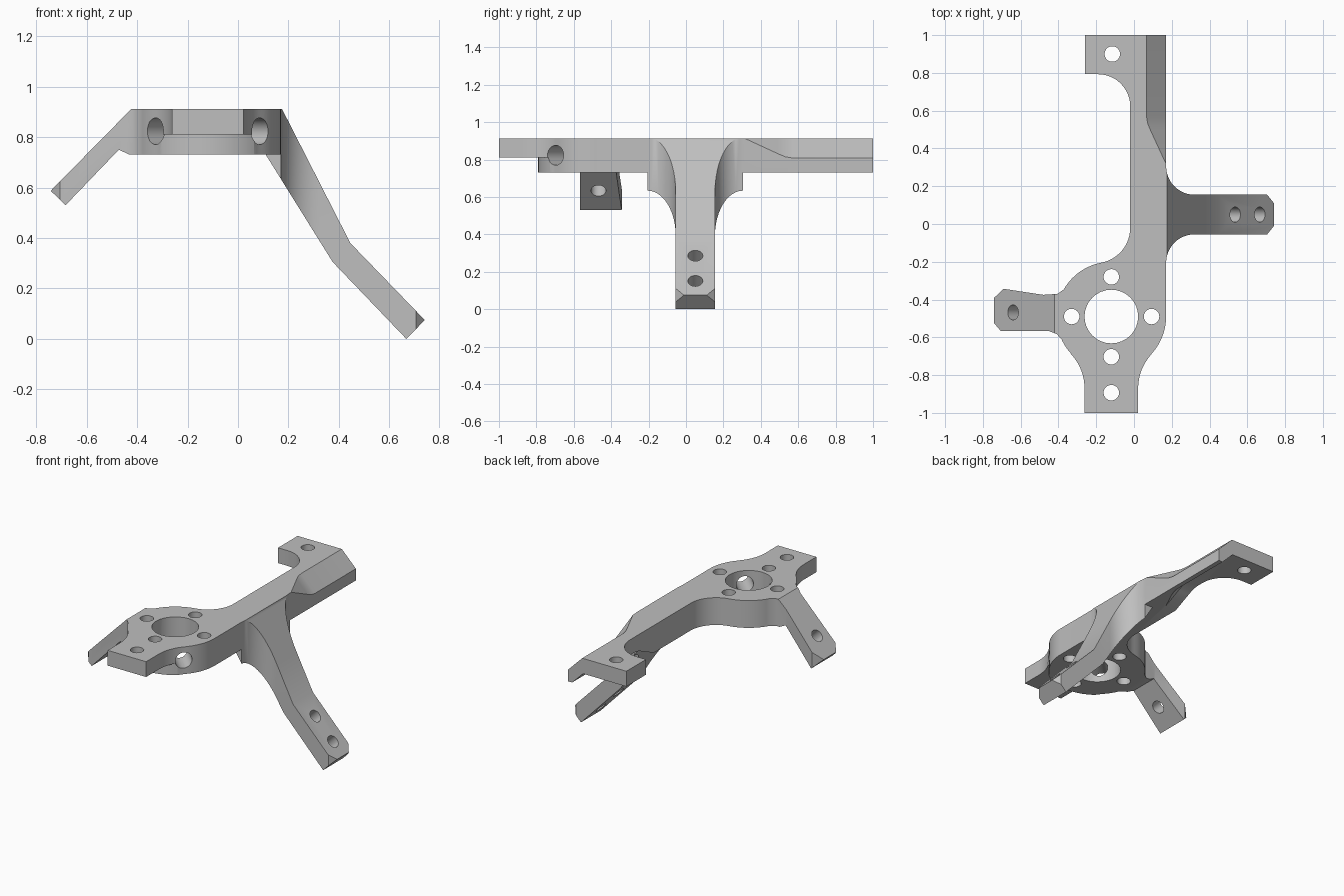
import bpy, bmesh
from math import cos, sin, radians
from mathutils import Vector, Matrix

if "Cube" in bpy.data.objects:
    bpy.data.objects.remove(bpy.data.objects["Cube"])

grey = bpy.data.materials.new("plain grey")
grey.use_nodes = True
grey.diffuse_color = (0.52, 0.52, 0.52, 1)
grey.node_tree.nodes["Principled BSDF"].inputs["Base Color"].default_value = grey.diffuse_color

TOP, BOTTOM, THIN = 0.912, 0.73, 0.81
HUB = (-0.12, -0.49)
HUB_R = 0.29


def arc(cx, cy, r, a0, a1, n=12):
    """Points along an arc, angles in degrees."""
    angles = [radians(a0 + (a1 - a0) * i / n) for i in range(n + 1)]
    return [(cx + r * cos(a), cy + r * sin(a)) for a in angles]


def finish(name, bm):
    bmesh.ops.recalc_face_normals(bm, faces=bm.faces)
    mesh = bpy.data.meshes.new(name)
    bm.to_mesh(mesh)
    bm.free()
    mesh.materials.append(grey)
    obj = bpy.data.objects.new(name, mesh)
    bpy.context.collection.objects.link(obj)
    return obj


def loft(name, sections):
    """Closed solid through rings of 3D points."""
    bm = bmesh.new()
    rings = [[bm.verts.new(p) for p in s] for s in sections]
    for a, b in zip(rings, rings[1:]):
        for i in range(len(a)):
            j = (i + 1) % len(a)
            bm.faces.new((a[i], a[j], b[j], b[i]))
    bm.faces.new(rings[0])
    bm.faces.new(rings[-1])
    return finish(name, bm)


def plan_prism(name, pts, lo, hi):
    return loft(name, [[(x, y, z) for x, y in pts] for z in (lo, hi)])


def side_prism(name, pts, lo, hi):
    return loft(name, [[(x, y, z) for x, z in pts] for y in (lo, hi)])


def rod(center, direction, r, length):
    bm = bmesh.new()
    turn = Vector(direction).to_track_quat('Z', 'Y').to_matrix().to_4x4()
    bmesh.ops.create_cone(bm, cap_ends=True, segments=32, radius1=r, radius2=r,
                          depth=length, matrix=Matrix.Translation(center) @ turn)
    return finish("hole_cutter", bm)


def combine(target, tool, operation):
    """Apply a boolean and remove the tool."""
    mod = target.modifiers.new(operation.lower(), 'BOOLEAN')
    mod.operation, mod.object, mod.solver = operation, tool, 'EXACT'
    bpy.ops.object.select_all(action='DESELECT')
    bpy.context.view_layer.objects.active = target
    target.select_set(True)
    bpy.ops.object.modifier_apply(modifier=mod.name)
    bpy.data.objects.remove(tool)


# Flat plate: front tab, round hub, long beam and hooked back tab
outline = (
    [(-0.262, -1), (0.022, -1)]
    + arc(0.288, -0.87, 0.266, 180, 136.9)
    + arc(*HUB, HUB_R, -43, 0)
    + [(0.17, 1), (-0.26, 1), (-0.26, 0.793)]
    + arc(-0.19, 0.623, 0.17, 90, 0)
    + arc(-0.208, -0.02, 0.188, 0, -79.4)
    + arc(*HUB, HUB_R, 100.6, 223, 24)[1:]
    + arc(-0.528, -0.87, 0.266, 43.1, 0)
)
bracket = plan_prism("bracket", outline, BOTTOM, TOP)

# Thin the front tab around the hub
under_tab = [(0.5, -1.2), (0.5, -0.683)] + arc(*HUB, 0.3, -40, -140, 24) + [(-0.7, -0.683), (-0.7, -1.2)]
combine(bracket, plan_prism("tab_cutter", under_tab, 0.5, THIN), 'DIFFERENCE')

# Sloped shoulder on the back half of the beam, fading out forwards
stations = [(1.1, 0), (0.57, 0), (0.53, 0.007), (0.49, 0.024), (0.33, 0.098), (0.29, 0.118)]
shoulder = []
groove = []
for y, d in stations:
    c = 0.978 + d
    shoulder.append([(c - 0.95, y, 0.95), (0.25, y, c - 0.25), (0.25, y, 0.95)])
    groove.append([(x, y, z - d) for x, z in
                   ((-0.5, 0.5), (-0.5, THIN), (0.06, THIN), (0.14, BOTTOM), (0.14, 0.5))])
combine(bracket, loft("shoulder_cutter", shoulder), 'DIFFERENCE')
combine(bracket, loft("groove_cutter", groove), 'DIFFERENCE')

# Long bent leg on the left: side profile trimmed by its filleted plan
long_leg = side_prism("long_leg", [
    (0.05, TOP), (0.174, TOP), (0.445, 0.38), (0.74, 0.075),
    (0.667, 0), (0.375, 0.305), (0.11, BOTTOM), (0.05, BOTTOM)], -0.4, 0.5)
long_plan = (
    [(0.0, 0.305), (0.17, 0.305)]
    + arc(0.32, 0.305, 0.15, 180, 270)
    + [(0.705, 0.155), (0.745, 0.105), (0.745, -0.005), (0.705, -0.055)]
    + arc(0.32, -0.205, 0.15, 90, 180)
    + [(0.0, -0.205)]
)
combine(long_leg, plan_prism("leg_plan", long_plan, -0.2, 1.2), 'INTERSECT')
combine(bracket, long_leg, 'UNION')

# Short leg on the right
short_leg = side_prism("short_leg", [
    (-0.3, TOP), (-0.422, TOP), (-0.742, 0.587), (-0.683, 0.53),
    (-0.472, 0.75), (-0.43, BOTTOM), (-0.3, BOTTOM)], -0.8, -0.1)
short_plan = [
    (-0.3, -0.36), (-0.37, -0.345), (-0.405, -0.37), (-0.48, -0.375), (-0.6, -0.357),
    (-0.69, -0.343), (-0.745, -0.395), (-0.745, -0.52), (-0.705, -0.567),
    (-0.45, -0.567), (-0.41, -0.582), (-0.37, -0.625), (-0.3, -0.6)]
combine(short_leg, plan_prism("leg_plan", short_plan, 0.2, 1.2), 'INTERSECT')
combine(bracket, short_leg, 'UNION')

# Hub bore and vertical screw holes
holes = [((*HUB, 0.8), (0, 0, 1), 0.142, 1)]
for x, y in ((-0.12, -0.28), (-0.33, -0.49), (0.093, -0.49),
             (-0.12, -0.703), (-0.12, -0.893), (-0.115, 0.9)):
    holes.append(((x, y, 0.8), (0, 0, 1), 0.041, 0.6))
# Angled side holes running into the bore
for s in (1, -1):
    holes.append(((HUB[0] + s * 0.2, HUB[1] - 0.2, 0.823), (s, -1, 0), 0.053, 0.36))
# Screw holes square to the leg ends
holes += [((0.5, 0.05, 0.25), (1, 0, 1), 0.04, 0.3),
          ((0.63, 0.05, 0.115), (1, 0, 1), 0.04, 0.3),
          ((-0.61, -0.468, 0.66), (-1, 0, 1), 0.04, 0.3)]
for h in holes:
    combine(bracket, rod(*h), 'DIFFERENCE')

bpy.ops.object.select_all(action='DESELECT')
bracket.select_set(True)
bpy.context.view_layer.objects.active = bracket
bpy.ops.object.shade_smooth_by_angle(angle=radians(30))
